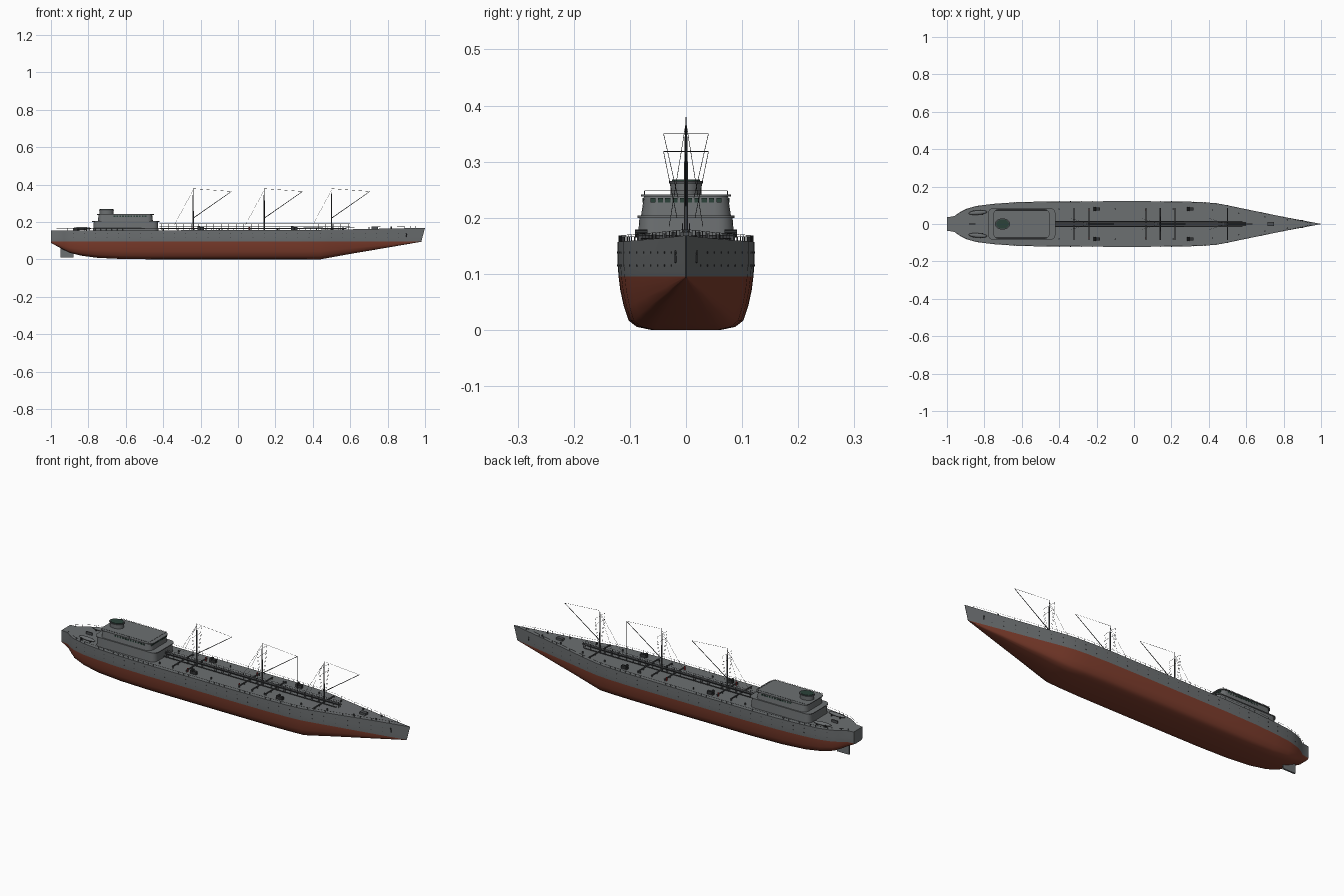
import bpy, bmesh, math
from mathutils import Vector, Matrix

if "Cube" in bpy.data.objects:
    bpy.data.objects.remove(bpy.data.objects["Cube"])

def mat(name, c):
    m = bpy.data.materials.new(name)
    m.diffuse_color = (*c, 1)
    m.use_nodes = True
    m.node_tree.nodes["Principled BSDF"].inputs["Base Color"].default_value = m.diffuse_color
    return m

GREY = mat("hull grey", (0.15, 0.16, 0.165))
RED = mat("antifouling red", (0.21, 0.047, 0.026))
DARK = mat("dark fittings", (0.03, 0.032, 0.034))
MAST = mat("mast grey", (0.075, 0.08, 0.085))
GLASS = mat("window green", (0.025, 0.055, 0.042))
VALVE = mat("valve red", (0.4, 0.03, 0.03))
WL = 0.095

def finish(name, bm, mats, smooth=None):
    bmesh.ops.recalc_face_normals(bm, faces=bm.faces)
    me = bpy.data.meshes.new(name)
    bm.to_mesh(me)
    bm.free()
    ob = bpy.data.objects.new(name, me)
    bpy.context.collection.objects.link(ob)
    for m in mats:
        me.materials.append(m)
    if smooth:
        bpy.ops.object.select_all(action='DESELECT')
        ob.select_set(True)
        bpy.context.view_layer.objects.active = ob
        bpy.ops.object.shade_smooth_by_angle(angle=math.radians(smooth))
    return ob

def rod(bm, p, q, r, r2=None, n=6):
    p, q = Vector(p), Vector(q)
    d = q - p
    M = Matrix.Translation((p + q) / 2) @ d.to_track_quat('Z', 'Y').to_matrix().to_4x4()
    bmesh.ops.create_cone(bm, cap_ends=True, segments=n, radius1=r,
                          radius2=r if r2 is None else r2, depth=d.length, matrix=M)

def box(bm, c, s):
    bmesh.ops.create_cube(bm, size=1, matrix=Matrix.Translation(c) @ Matrix.Diagonal((*s, 1)))

def tier(name, x0, x1, hy, z0, z1, r=0.03, inset=0.0, m=GREY):
    """Rounded-corner deckhouse block, tapering inward by inset at the top."""
    bm = bmesh.new()
    rings = []
    for z, k in ((z0, 0), (z1, inset)):
        ring = []
        for cx, cy, a0 in ((x1-r, hy-r, 0), (x0+r, hy-r, 90), (x0+r, -hy+r, 180), (x1-r, -hy+r, 270)):
            for i in range(6):
                a = math.radians(a0 + i * 18)
                ring.append(bm.verts.new((cx + (r-k)*math.cos(a), cy + (r-k)*math.sin(a), z)))
        rings.append(ring)
    n = len(rings[0])
    for i in range(n):
        bm.faces.new((rings[0][i], rings[0][(i+1) % n], rings[1][(i+1) % n], rings[1][i]))
    bm.faces.new(rings[0][::-1])
    bm.faces.new(rings[1])
    return finish(name, bm, [m], 35)

# Hull: stations of (x, half width, keel height), lofted
ST = [(-1, .036, .088), (-.96, .042, .066), (-.93, .064, .05), (-.9, .08, .035), (-.84, .097, .02),
      (-.75, .108, .008), (-.62, .117, .002), (-.45, .121, 0), (0, .122, 0), (.25, .121, 0),
      (.36, .117, 0), (.44, .111, 0), (.5, .1, .011), (.6, .079, .029), (.8, .038, .063), (.98, .0006, .094)]
SEC = [(0, 0), (.5, 0), (.72, .06), (.84, .18), (.91, .45), (.96, .75), (.985, 1)]

def width(x):
    for a, b in zip(ST, ST[1:]):
        if x <= b[0]:
            return a[1] + (b[1] - a[1]) * (x - a[0]) / (b[0] - a[0])
    return 0.0006

def sheer(x):
    return .155 + .003 * max(0, min(1, x + .5)) + .011 * max(0, (x - .4) / .6) ** 1.3

bm = bmesh.new()
loops = []
for x, w, k in ST:
    half = [(w*a, k + (WL-k)*b) for a, b in SEC] + [(w, .118), (w, sheer(x))]
    pts = [(-y, z) for y, z in half[:0:-1]] + half
    rake = .02 if x > .97 else 0
    loops.append([bm.verts.new((x + rake * max(0, (z-WL)/(sheer(x)-WL)), y, z)) for y, z in pts])
for a, b in zip(loops, loops[1:]):
    n = len(a)
    for i in range(n):
        bm.faces.new((a[i], b[i], b[(i+1) % n], a[(i+1) % n]))
bm.faces.new(loops[0])
bm.faces.new(loops[-1])
for f in bm.faces:
    f.material_index = 1 if f.calc_center_median().z < WL and f.calc_center_median().x > -.999 else 0
finish("hull", bm, [GREY, RED], 35)

# Rudder
bm = bmesh.new()
box(bm, (-.915, 0, .036), (.07, .008, .052))
finish("rudder", bm, [GREY])

# Deckhouse tiers and overhanging decks
tier("lower_deckhouse", -.775, -.425, .087, .15, .2, inset=.004)
tier("boat_deck", -.78, -.42, .086, .2, .204)
tier("bridge_deckhouse", -.75, -.455, .08, .204, .238, inset=.005)
tier("bridge_roof", -.753, -.45, .08, .238, .242)

# Windows across the bridge front and along its sides
bm = bmesh.new()
for i in range(10):
    y = -.0585 + i * .013
    box(bm, (-.4585, y, .231), (.004, .009, .008))
for s in (-1, 1):
    for i in range(12):
        box(bm, (-.66 + i * .015, s * .0755, .231), (.009, .004, .008))
finish("bridge_windows", bm, [GLASS])

# Funnel with dark crown
def oval(name, cx, rx, ry, z0, z1, m):
    bm = bmesh.new()
    bmesh.ops.create_cone(bm, cap_ends=True, segments=28, radius1=1, radius2=1, depth=1,
                          matrix=Matrix.Translation((cx, 0, (z0+z1)/2)) @ Matrix.Diagonal((rx, ry, z1-z0, 1)))
    finish(name, bm, [m], 35)
oval("funnel", -.703, .037, .028, .24, .261, GREY)
oval("funnel_rim", -.703, .04, .03, .261, .266, MAST)
oval("funnel_crown", -.703, .034, .025, .264, .268, GLASS)

# Railings round the main deck and bridge roof
bm = bmesh.new()
N = 66
for s in (-1, 1):
    prev = None
    for i in range(N):
        x = -.97 + i * 1.92 / (N - 1)
        p = Vector((x, s * max(width(x) - .002, .001), sheer(x)))
        top = p + Vector((0, 0, .011))
        rod(bm, p, top, .0007, n=4)
        if prev:
            rod(bm, prev, top, .0004, n=4)
        prev = top
    for x in (-.74, -.66, -.58, -.5, -.465):
        rod(bm, (x, s*.074, .242), (x, s*.074, .248), .0005, n=4)
    rod(bm, (-.74, s*.074, .248), (-.465, s*.074, .248), .0005, n=4)
rod(bm, (-.465, -.074, .248), (-.465, .074, .248), .0005, n=4)
finish("railings", bm, [MAST])

# Central catwalk with posts, handrails and cargo pipes beneath
bm = bmesh.new()
box(bm, (.09, 0, .178), (1.02, .014, .003))
for s in (-1, 1):
    rod(bm, (-.42, s*.007, .19), (.6, s*.007, .19), .0007, n=4)
    rod(bm, (-.42, s*.014, .165), (.58, s*.014, .165), .003)
    for i in range(26):
        x = -.41 + i * .04
        rod(bm, (x, s*.006, .156), (x, s*.006, .19), .001, n=4)
finish("catwalk", bm, [MAST])

# Transverse pipes on deck
bm = bmesh.new()
for x in (-.32, -.24, .065, .14, .22, .5):
    rod(bm, (x, -.085, .166), (x, .085, .166), .0035)
    for y in (-.082, -.04, .04, .082):
        rod(bm, (x, y, .153), (x, y, .167), .003)
finish("cross_pipes", bm, [MAST])

# Masts, derrick booms and rigging
bm, rig = bmesh.new(), bmesh.new()
for xm in (-.24, .14, .5):
    rod(bm, (xm, 0, .15), (xm, 0, .345), .0042, .0028, 8)
    rod(bm, (xm, 0, .345), (xm, 0, .38), .0018, .0008)
    rod(bm, (xm, 0, .22), (xm + .205, 0, .363), .002, .0013)
    rod(rig, (xm, 0, .378), (xm + .205, 0, .363), .0006, n=4)
    for z in (.318, .35):
        rod(rig, (xm, -.04, z), (xm, .04, z), .0007, n=4)
    for s in (-1, 1):
        rod(rig, (xm, 0, .37), (xm - .1, s*.03, .185), .0005, n=4)
        rod(rig, (xm, s*.04, .35), (xm, s*.014, .235), .0005, n=4)
        rod(rig, (xm, s*.04, .318), (xm, s*.016, .2), .0005, n=4)
rod(rig, (.345, 0, .363), (.345, 0, .16), .0009, n=4)
finish("masts_and_booms", bm, [MAST], 35)
finish("rigging", rig, [DARK])

# Winches, valves, bollards, anchors and portholes
win, val, bol, port = (bmesh.new() for _ in range(4))
for s in (-1, 1):
    for x in (-.2, .3):
        box(win, (x, s*.08, .165), (.034, .014, .016))
        rod(win, (x - .009, s*.08 - .011, .172), (x - .009, s*.08 + .011, .172), .007, n=10)
    for x in (-.24, .06):
        rod(val, (x, s*.075, .155), (x, s*.075, .174), .003, n=8)
    for x in (-.4, -.1, .21, .42, .56, .7, .82):
        rod(bol, (x, s*width(x)*.66, .152), (x, s*width(x)*.66, sheer(x) + .01), .0035, n=8)
    rod(port, (.9, s*(width(.9) - .002), .138), (.9, s*(width(.9) + .003), .138), .004, n=8)
    rod(port, (.9, s*(width(.9) + .001), .138), (.902, s*(width(.9) + .001), .12), .0025, n=6)
    for z in (.115, .138):
        for i in range(30):
            x = -.88 + i * .06
            w = width(x)
            rod(port, (x, s*(w - .002), z), (x, s*(w + .0008), z), .002, n=8)
box(bol, (.73, 0, .167), (.035, .02, .016))
box(bol, (-.865, 0, .16), (.035, .006, .016))
finish("winches", win, [DARK])
finish("valves", val, [VALVE])
finish("bollards", bol, [MAST])
finish("portholes_and_anchors", port, [DARK])

# Lifeboats on the stern deck, resting on dark cradles
bm, cr = bmesh.new(), bmesh.new()
for s in (-1, 1):
    M = Matrix.Translation((-.835, s*.061, .165)) @ Matrix.Rotation(s*.08, 4, 'Z')
    bmesh.ops.create_uvsphere(bm, u_segments=20, v_segments=10, radius=1,
                              matrix=M @ Matrix.Diagonal((.05, .012, .008, 1)))
    for dx in (-.025, .025):
        box(cr, (-.835 + dx, s*.061, .16), (.004, .026, .012))
finish("lifeboats", bm, [GREY], 40)
finish("boat_cradles", cr, [DARK])
